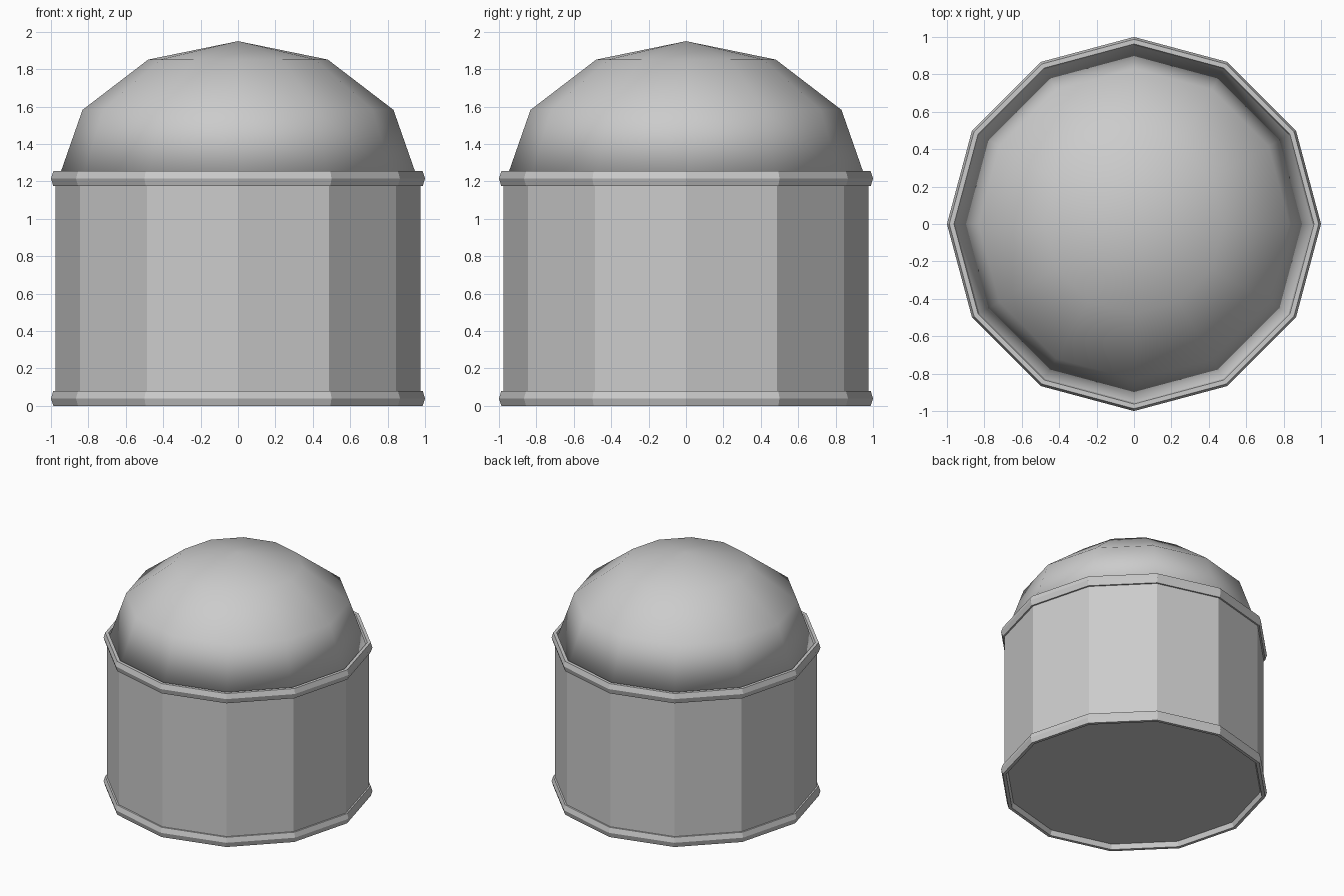
import bpy, bmesh
from math import sin, cos, pi

cube = bpy.data.objects.get("Cube")
if cube:
    bpy.data.objects.remove(cube, do_unlink=True)

SIDES = 12
WALL_R = 0.975
BASE_Z, TOP_Z = 0.04, 1.215

grey = bpy.data.materials.new("light_grey")
grey.use_nodes = True
colour = (0.6, 0.6, 0.6, 1)
grey.diffuse_color = colour
grey.node_tree.nodes["Principled BSDF"].inputs["Base Color"].default_value = colour


def finish(bm, name, smooth=False):
    bmesh.ops.recalc_face_normals(bm, faces=bm.faces)
    for f in bm.faces:
        f.smooth = smooth
    mesh = bpy.data.meshes.new(name)
    bm.to_mesh(mesh)
    bm.free()
    mesh.materials.append(grey)
    obj = bpy.data.objects.new(name, mesh)
    bpy.context.collection.objects.link(obj)
    return obj


# Drum wall with flat end caps
bm = bmesh.new()
bmesh.ops.create_cone(bm, cap_ends=True, segments=SIDES, radius1=WALL_R,
                      radius2=WALL_R, depth=TOP_Z - BASE_Z)
bmesh.ops.translate(bm, verts=bm.verts, vec=(0, 0, (TOP_Z + BASE_Z) / 2))
finish(bm, "drum_wall")


# Rims: rings with a tall six-sided section
def rim(name, z):
    bm = bmesh.new()
    rings = []
    for i in range(SIDES):
        a = 2 * pi * i / SIDES
        ring = []
        for j in range(6):
            t = 2 * pi * j / 6
            r = WALL_R + 0.025 * cos(t)
            ring.append(bm.verts.new((r * cos(a), r * sin(a), z + 0.046 * sin(t))))
        rings.append(ring)
    for i in range(SIDES):
        p, q = rings[i], rings[(i + 1) % SIDES]
        for j in range(6):
            k = (j + 1) % 6
            bm.faces.new((p[j], q[j], q[k], p[k]))
    finish(bm, name)


rim("bottom_rim", BASE_Z)
rim("top_rim", TOP_Z)

# Domed lid: closed, smooth upper half of a squashed sphere
bm = bmesh.new()
bmesh.ops.create_uvsphere(bm, u_segments=SIDES, v_segments=6, radius=1)
bmesh.ops.delete(bm, geom=[v for v in bm.verts if v.co.z < -0.01], context="VERTS")
bmesh.ops.holes_fill(bm, edges=[e for e in bm.edges if e.is_boundary], sides=0)
bmesh.ops.scale(bm, verts=bm.verts, vec=(0.96, 0.96, 1.95 - TOP_Z))
bmesh.ops.translate(bm, verts=bm.verts, vec=(0, 0, TOP_Z))
finish(bm, "dome_lid", smooth=True)
